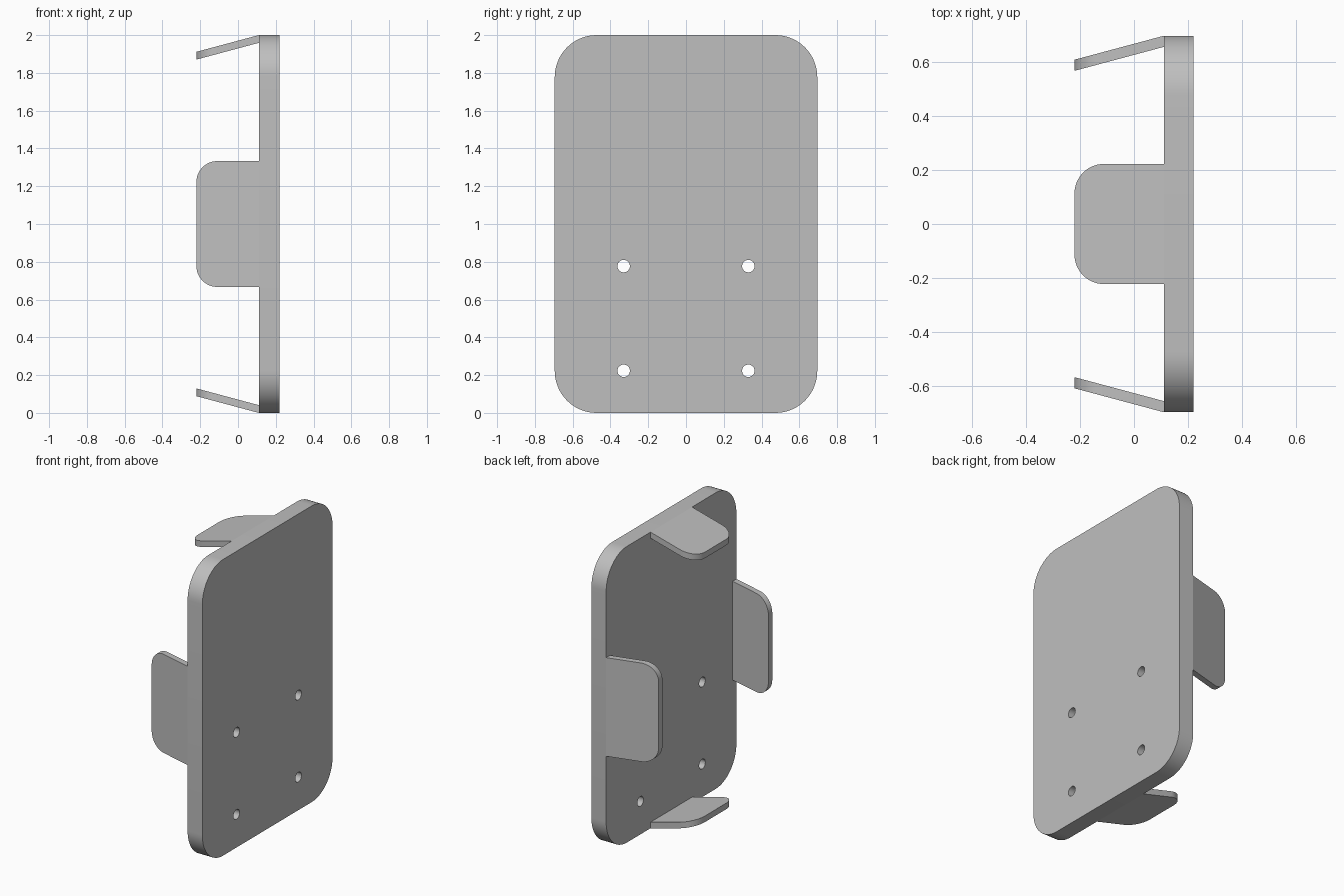
import bpy, bmesh
from math import sin, cos, pi, tan, radians
from mathutils import Vector

cube = bpy.data.objects.get("Cube")
if cube:
    bpy.data.objects.remove(cube, do_unlink=True)

grey = bpy.data.materials.new("light grey")
grey.use_nodes = True
colour = (0.52, 0.52, 0.52, 1)
grey.diffuse_color = colour
grey.node_tree.nodes["Principled BSDF"].inputs["Base Color"].default_value = colour

HALF_W, HEIGHT = 0.695, 2.0
X_BACK, X_FRONT, X_TIP = 0.11, 0.22, -0.22
LEAN = tan(radians(15))
TAB_T = 0.041


def arc(cx, cy, r, start, steps=16):
    """Quarter circle, counter-clockwise from the start angle."""
    return [(cx + r * cos(start + pi / 2 * i / steps),
             cy + r * sin(start + pi / 2 * i / steps)) for i in range(steps + 1)]


def prism(name, ring_a, ring_b):
    """Solid between two matching outlines."""
    bm = bmesh.new()
    a = [bm.verts.new(p) for p in ring_a]
    b = [bm.verts.new(p) for p in ring_b]
    bm.faces.new(a)
    bm.faces.new(b[::-1])
    for i in range(len(a)):
        j = (i + 1) % len(a)
        bm.faces.new((a[i], b[i], b[j], a[j]))
    bmesh.ops.recalc_face_normals(bm, faces=bm.faces)
    mesh = bpy.data.meshes.new(name)
    bm.to_mesh(mesh)
    bm.free()
    mesh.materials.append(grey)
    obj = bpy.data.objects.new(name, mesh)
    bpy.context.collection.objects.link(obj)
    return obj


def smooth(obj):
    bpy.ops.object.select_all(action='DESELECT')
    obj.select_set(True)
    bpy.context.view_layer.objects.active = obj
    bpy.ops.object.shade_smooth_by_angle(angle=radians(30))


# Back plate with rounded corners
R = 0.222
y, lo, hi = HALF_W - R, R, HEIGHT - R
outline = (arc(y, hi, R, 0) + arc(-y, hi, R, pi / 2)
           + arc(-y, lo, R, pi) + arc(y, lo, R, 3 * pi / 2))
plate = prism("back_plate", [(X_BACK, *p) for p in outline], [(X_FRONT, *p) for p in outline])

# Four screw holes
for hy in (-0.33, 0.33):
    for hz in (0.223, 0.777):
        ring = [(hy + 0.033 * cos(i * pi / 16), hz + 0.033 * sin(i * pi / 16)) for i in range(32)]
        cutter = prism("hole_cutter", [(0, *p) for p in ring], [(0.4, *p) for p in ring])
        cutter.hide_render = True
        bpy.ops.object.select_all(action='DESELECT')
        bpy.context.view_layer.objects.active = plate
        plate.select_set(True)
        mod = plate.modifiers.new("hole", 'BOOLEAN')
        mod.operation, mod.solver, mod.object = 'DIFFERENCE', 'EXACT', cutter
        bpy.ops.object.modifier_apply(modifier=mod.name)
        bpy.data.objects.remove(cutter, do_unlink=True)
smooth(plate)


# Inward-leaning tabs, one on the middle of each edge
def tab(name, outward, across, reach, half):
    r = 0.11
    shape = ([(X_BACK, half)] + arc(X_TIP + r, half - r, r, pi / 2)
             + arc(X_TIP + r, r - half, r, pi) + [(X_BACK, -half)])
    centre = Vector((0, 0, HEIGHT / 2))

    def ring(depth):
        return [centre + Vector((x, 0, 0)) + across * u
                + outward * (reach - depth - (X_BACK - x) * LEAN) for x, u in shape]

    smooth(prism(name, ring(0), ring(TAB_T)))


Y, Z = Vector((0, 1, 0)), Vector((0, 0, 1))
for name, sign in (("left_back_tab", 1), ("front_tab", -1)):
    tab("rear_tab" if sign > 0 else name, Y * sign, Z, HALF_W, 0.333)
for name, sign in (("top_tab", 1), ("bottom_tab", -1)):
    tab(name, Z * sign, Y, HEIGHT / 2, 0.222)
